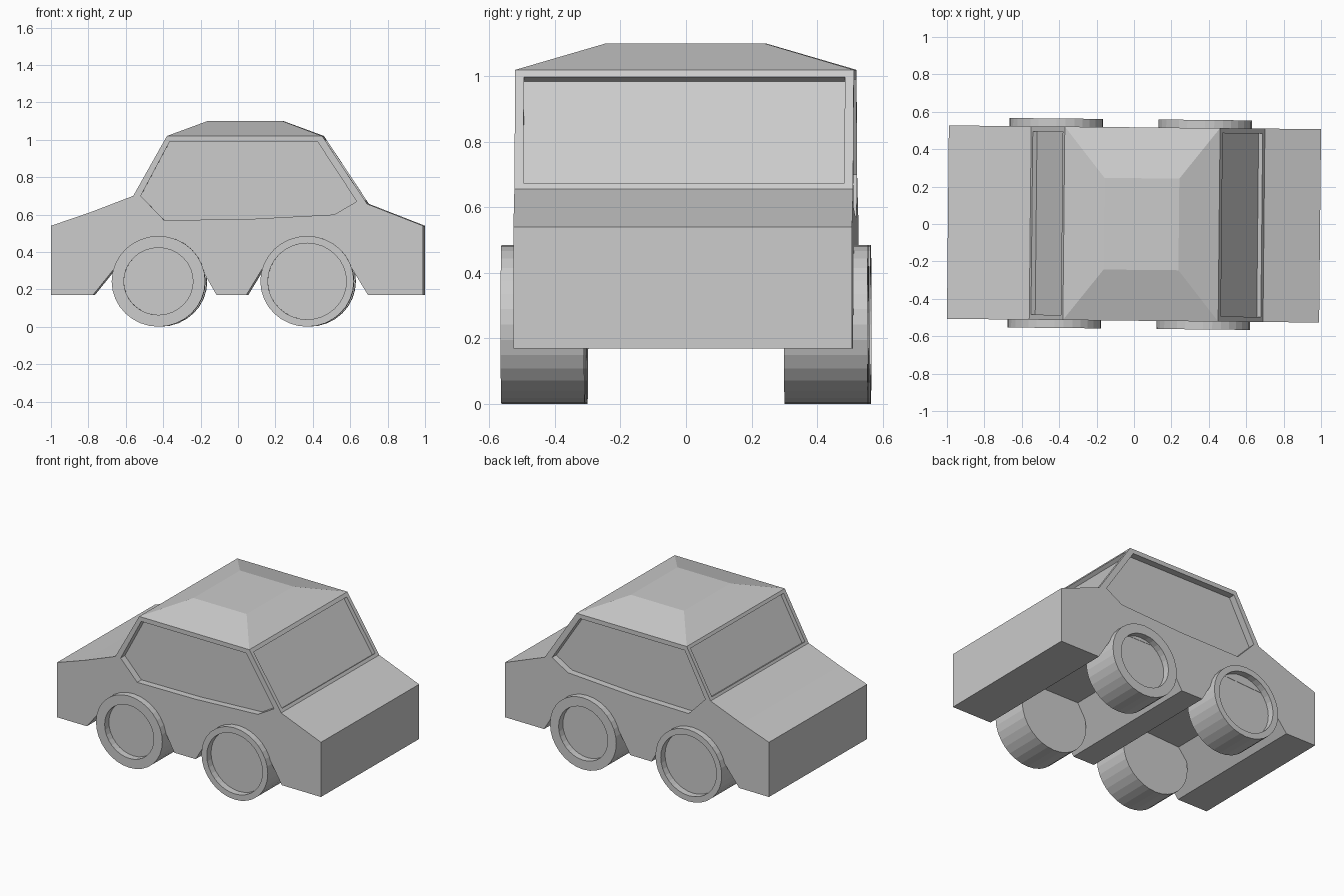
import bpy, bmesh, math
from mathutils import Matrix, Vector

if "Cube" in bpy.data.objects:
    bpy.data.objects.remove(bpy.data.objects["Cube"])

SKEW = Matrix.Rotation(-0.01, 4, 'Z')   # the whole car sits very slightly turned
HALF = 0.517                            # half body width


def to_object(name, bm):
    bmesh.ops.recalc_face_normals(bm, faces=bm.faces)
    me = bpy.data.meshes.new(name)
    bm.to_mesh(me)
    bm.free()
    ob = bpy.data.objects.new(name, me)
    bpy.context.collection.objects.link(ob)
    return ob


def prism(profile, y0, y1):
    """Side profile (x, z) extruded from y0 to y1."""
    bm = bmesh.new()
    face = bm.faces.new([bm.verts.new((x, y0, z)) for x, z in profile])
    ext = bmesh.ops.extrude_face_region(bm, geom=[face])
    bmesh.ops.translate(bm, vec=(0, y1 - y0, 0),
                        verts=[v for v in ext['geom'] if isinstance(v, bmesh.types.BMVert)])
    bmesh.ops.recalc_face_normals(bm, faces=bm.faces)
    return bm


def cut(target, name, bm):
    cutter = to_object(name, bm)
    cutter.hide_render = True
    mod = target.modifiers.new(name, 'BOOLEAN')
    mod.operation = 'DIFFERENCE'
    mod.solver = 'EXACT'
    mod.object = cutter
    bpy.context.view_layer.objects.active = target
    bpy.ops.object.modifier_apply(modifier=mod.name)
    bpy.data.objects.remove(cutter)


# body: side profile with open wheel arches
body_profile = [
    (-0.995, 0.17), (-0.77, 0.17), (-0.60, 0.38), (-0.24, 0.40), (-0.11, 0.17),
    (0.05, 0.17), (0.19, 0.40), (0.56, 0.40), (0.70, 0.17), (0.995, 0.17),
    (0.995, 0.54), (0.695, 0.657), (0.455, 1.02), (-0.375, 1.02),
    (-0.555, 0.70), (-0.79, 0.61), (-0.995, 0.54)]
bm = prism(body_profile, -HALF, HALF)

# raised roof: pull the top face up into a flat-topped hip
top = next(f for f in bm.faces if all(abs(v.co.z - 1.02) < 1e-4 for v in f.verts))
cap = bmesh.ops.extrude_discrete_faces(bm, faces=[top])['faces'][0]
for v in cap.verts:
    v.co = (0.24 if v.co.x > 0 else -0.16, math.copysign(0.245, v.co.y), 1.10)
body = to_object("car_body", bm)

# recessed side windows
side_window = [(-0.36, 0.99), (0.43, 0.99), (0.64, 0.67), (0.52, 0.60),
               (0.05, 0.575), (-0.39, 0.57), (-0.515, 0.70)]
for s in (-1, 1):
    cut(body, "side_window_cutter", prism(side_window, s * (HALF - 0.045), s * (HALF + 0.1)))

# recessed front and rear screens
for foot, head in (((0.695, 0.657), (0.455, 1.02)), ((-0.555, 0.70), (-0.375, 1.02))):
    a, b = Vector(foot), Vector(head)
    d = b - a
    n = Vector((d.y, -d.x)).normalized()
    if n.x * a.x < 0:
        n = -n
    lo, hi = a + d * 0.05, a + d * 0.94
    quad = [lo - n * 0.026, hi - n * 0.026, hi + n * 0.1, lo + n * 0.1]
    cut(body, "screen_cutter", prism([tuple(p) for p in quad], -0.49, 0.49))
body.data.transform(SKEW)


# wheels: wide drums with a dished outer face
def wheel(name, x, side, rim):
    outer, inner, depth = 0.56, 0.305, 0.045
    bm = bmesh.new()
    bmesh.ops.create_cone(bm, cap_ends=True, segments=32, radius1=0.25, radius2=0.25,
                          depth=outer - inner)
    face = max(bm.faces, key=lambda f: f.calc_center_median().z)
    for factor, drop in ((rim / 0.25, 0), (1, depth)):
        new = bmesh.ops.extrude_discrete_faces(bm, faces=[face])['faces'][0]
        for v in new.verts:
            v.co = (v.co.x * factor, v.co.y * factor, v.co.z - drop)
        face = new
    m = (SKEW @ Matrix.Translation((x, side * (outer + inner) / 2, 0.243))
         @ Matrix.Diagonal((1, 1, 0.97, 1)) @ Matrix.Rotation(-side * math.pi / 2, 4, 'X'))
    bm.transform(m)
    return to_object(name, bm)


for side, label in ((-1, "front"), (1, "back")):
    for x, end in ((-0.42, "left"), (0.375, "right")):
        wheel(f"wheel_{label}_{end}", x, side, 0.185 if x * side > 0 else 0.21)
